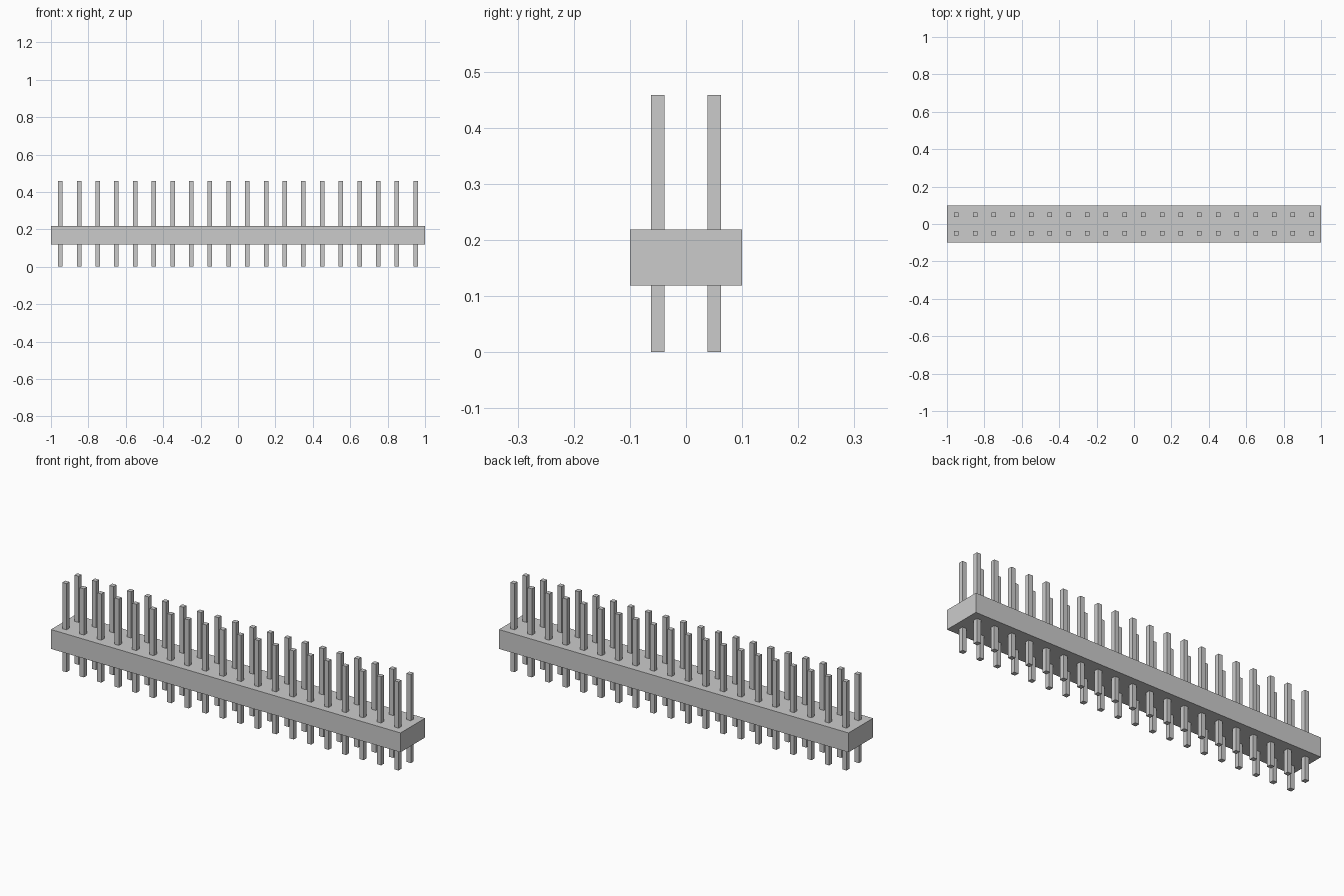
import bpy

default_cube = bpy.data.objects.get("Cube")
if default_cube:
    bpy.data.objects.remove(default_cube, do_unlink=True)

COLUMNS = 20
PITCH = 0.1
PIN_WIDTH = 0.024
PIN_TOP = 0.458
BODY_BOTTOM, BODY_TOP = 0.119, 0.219

# Single grey colour
grey = bpy.data.materials.new("light_grey")
grey.use_nodes = True
colour = (0.6, 0.6, 0.6, 1)
grey.diffuse_color = colour
grey.node_tree.nodes["Principled BSDF"].inputs["Base Color"].default_value = colour


def box(name, x, y, width, depth, bottom, top):
    bpy.ops.mesh.primitive_cube_add(size=1, location=(x, y, (bottom + top) / 2))
    obj = bpy.context.object
    obj.name = name
    obj.scale = (width, depth, top - bottom)
    bpy.ops.object.transform_apply(location=False, rotation=False, scale=True)
    obj.data.materials.append(grey)
    return obj


# Long housing
box("housing", 0, 0, COLUMNS * PITCH, 2 * PITCH, BODY_BOTTOM, BODY_TOP)

# Two rows of square pins passing through the housing
first_x = -(COLUMNS - 1) * PITCH / 2
for row, y in (("front", -PITCH / 2), ("back", PITCH / 2)):
    pins = box(f"{row}_pin_row", first_x, y, PIN_WIDTH, PIN_WIDTH, 0, PIN_TOP)
    array = pins.modifiers.new("repeat_pins", "ARRAY")
    array.count = COLUMNS
    array.use_relative_offset = False
    array.use_constant_offset = True
    array.constant_offset_displace = (PITCH, 0, 0)
